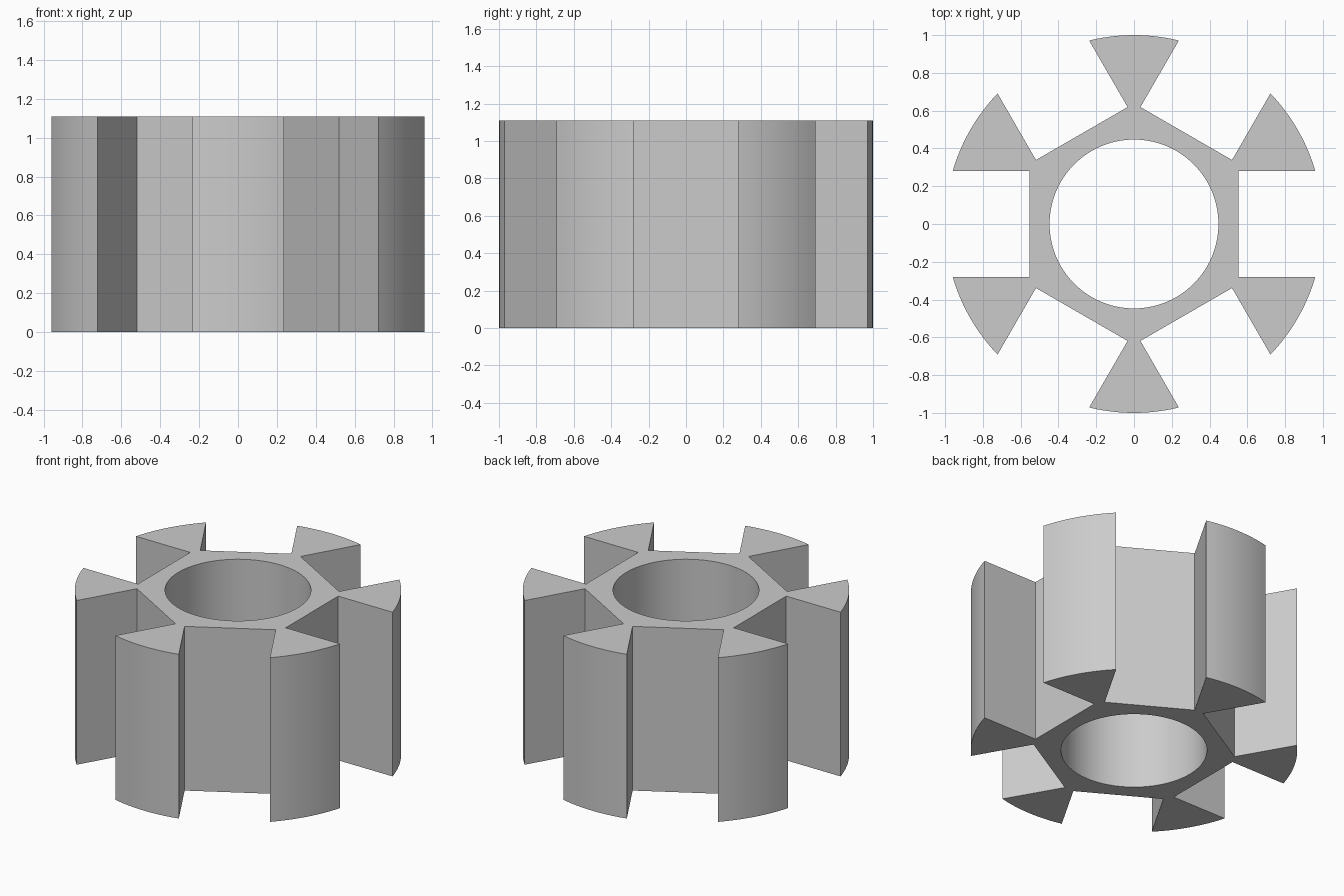
import bpy
import bmesh
from math import asin, cos, pi, radians, sin

HEIGHT = 1.11
RADIUS = 1.0
BORE = 0.447
FLAT = 0.553        # distance from the axis to each slot floor
HALF_SLOT = 0.28
SLOTS = 6
ARC_STEPS = 12
BORE_STEPS = 96

cube = bpy.data.objects.get("Cube")
if cube:
    bpy.data.objects.remove(cube, do_unlink=True)

# Plain grey material
grey = bpy.data.materials.new("plain grey")
grey.use_nodes = True
colour = (0.6, 0.6, 0.6, 1)
grey.diffuse_color = colour
grey.node_tree.nodes["Principled BSDF"].inputs["Base Color"].default_value = colour


def turned(x, y, angle):
    return (x * cos(angle) - y * sin(angle), x * sin(angle) + y * cos(angle), 0)


def add_loop(bm, points):
    verts = [bm.verts.new(p) for p in points]
    return [bm.edges.new((v, verts[(i + 1) % len(verts)])) for i, v in enumerate(verts)]


# Slotted outline: a flat slot floor, then the round tip of the next tooth
step = 2 * pi / SLOTS
edge_angle = asin(HALF_SLOT / RADIUS)
outline = []
for slot in range(SLOTS):
    turn = slot * step
    outline.append(turned(FLAT, -HALF_SLOT, turn))
    outline.append(turned(FLAT, HALF_SLOT, turn))
    for i in range(ARC_STEPS + 1):
        a = edge_angle + (step - 2 * edge_angle) * i / ARC_STEPS
        outline.append(turned(RADIUS, 0, turn + a))

# Round bore
bore = [turned(BORE, 0, 2 * pi * i / BORE_STEPS) for i in range(BORE_STEPS)]

# Fill between the loops and raise to full height
bm = bmesh.new()
edges = add_loop(bm, outline) + add_loop(bm, bore)
bmesh.ops.triangle_fill(bm, edges=edges, use_beauty=True)
raised = bmesh.ops.extrude_face_region(bm, geom=bm.faces[:], use_keep_orig=True)
top = [g for g in raised["geom"] if isinstance(g, bmesh.types.BMVert)]
bmesh.ops.translate(bm, verts=top, vec=(0, 0, HEIGHT))
bmesh.ops.recalc_face_normals(bm, faces=bm.faces[:])

mesh = bpy.data.meshes.new("slotted_hub")
bm.to_mesh(mesh)
bm.free()
mesh.materials.append(grey)
hub = bpy.data.objects.new("slotted_hub", mesh)
bpy.context.collection.objects.link(hub)

# Smooth the round walls, keep corners sharp
bpy.ops.object.select_all(action='DESELECT')
hub.select_set(True)
bpy.context.view_layer.objects.active = hub
bpy.ops.object.shade_smooth_by_angle(angle=radians(25))
